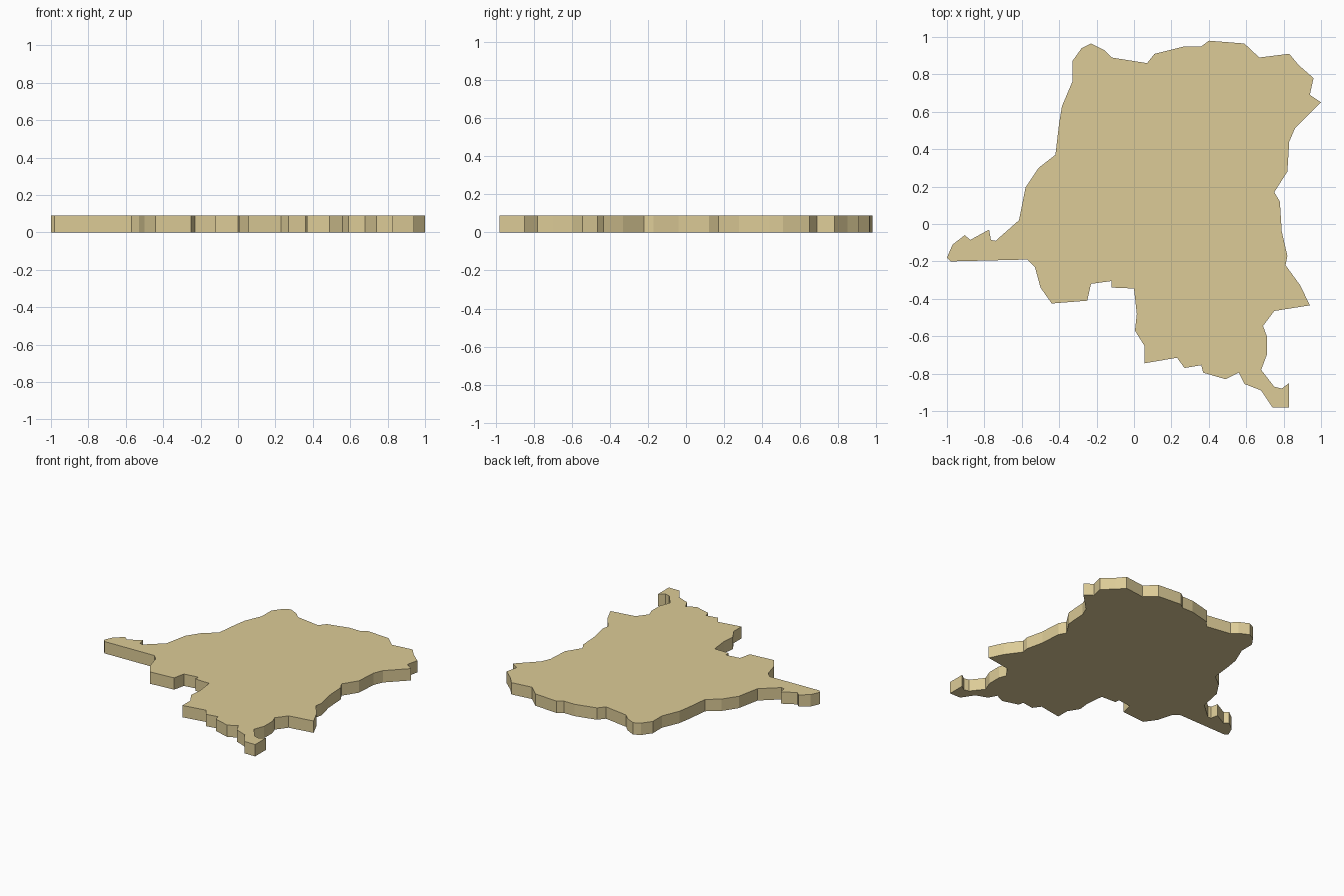
import bpy, bmesh

THICKNESS = 0.09

# Outline of the slab, clockwise from the upper left corner
OUTLINE = [
    (-.33, .87), (-.28, .94), (-.23, .965), (-.16, .93), (-.12, .89), (.07, .86),
    (.11, .91), (.27, .95), (.36, .95), (.40, .98), (.59, .965), (.67, .89),
    (.83, .91), (.88, .85), (.96, .78), (.94, .69), (1.0, .65),
    (.86, .51), (.83, .44), (.82, .28), (.75, .17), (.78, .12), (.79, -.04),
    (.82, -.17), (.81, -.22), (.89, -.33), (.94, -.435), (.75, -.465), (.69, -.545),
    (.71, -.60), (.71, -.70), (.68, -.78), (.75, -.87), (.79, -.88), (.83, -.85),
    (.83, -.98), (.74, -.98),
    (.68, -.89), (.59, -.855), (.56, -.795), (.49, -.83), (.37, -.795), (.36, -.755),
    (.27, -.77), (.23, -.715), (.055, -.745), (.055, -.65), (.005, -.57), (.015, -.48),
    (0, -.345), (-.12, -.34), (-.12, -.305), (-.23, -.32), (-.25, -.41), (-.44, -.425),
    (-.50, -.34), (-.53, -.23), (-.57, -.19),
    (-.98, -.20), (-1.0, -.18), (-.97, -.11), (-.905, -.06), (-.875, -.085),
    (-.775, -.03), (-.765, -.085), (-.74, -.09), (-.615, .02), (-.58, .195),
    (-.51, .30), (-.42, .37), (-.40, .54), (-.385, .63), (-.33, .76),
]

# Flat slab: fill the outline and extrude it straight up
bm = bmesh.new()
base = bm.faces.new([bm.verts.new((x, y, 0)) for x, y in OUTLINE])
top = bmesh.ops.extrude_face_region(bm, geom=[base], use_keep_orig=True)
bmesh.ops.translate(bm, vec=(0, 0, THICKNESS),
                    verts=[v for v in top["geom"] if isinstance(v, bmesh.types.BMVert)])
bmesh.ops.recalc_face_normals(bm, faces=bm.faces)

mesh = bpy.data.meshes.new("map_slab")
bm.to_mesh(mesh)
bm.free()
slab = bpy.data.objects.new("map_slab", mesh)
bpy.context.collection.objects.link(slab)

# Sand colour
sand = bpy.data.materials.new("sand")
sand.diffuse_color = (0.72, 0.60, 0.31, 1)
mesh.materials.append(sand)
